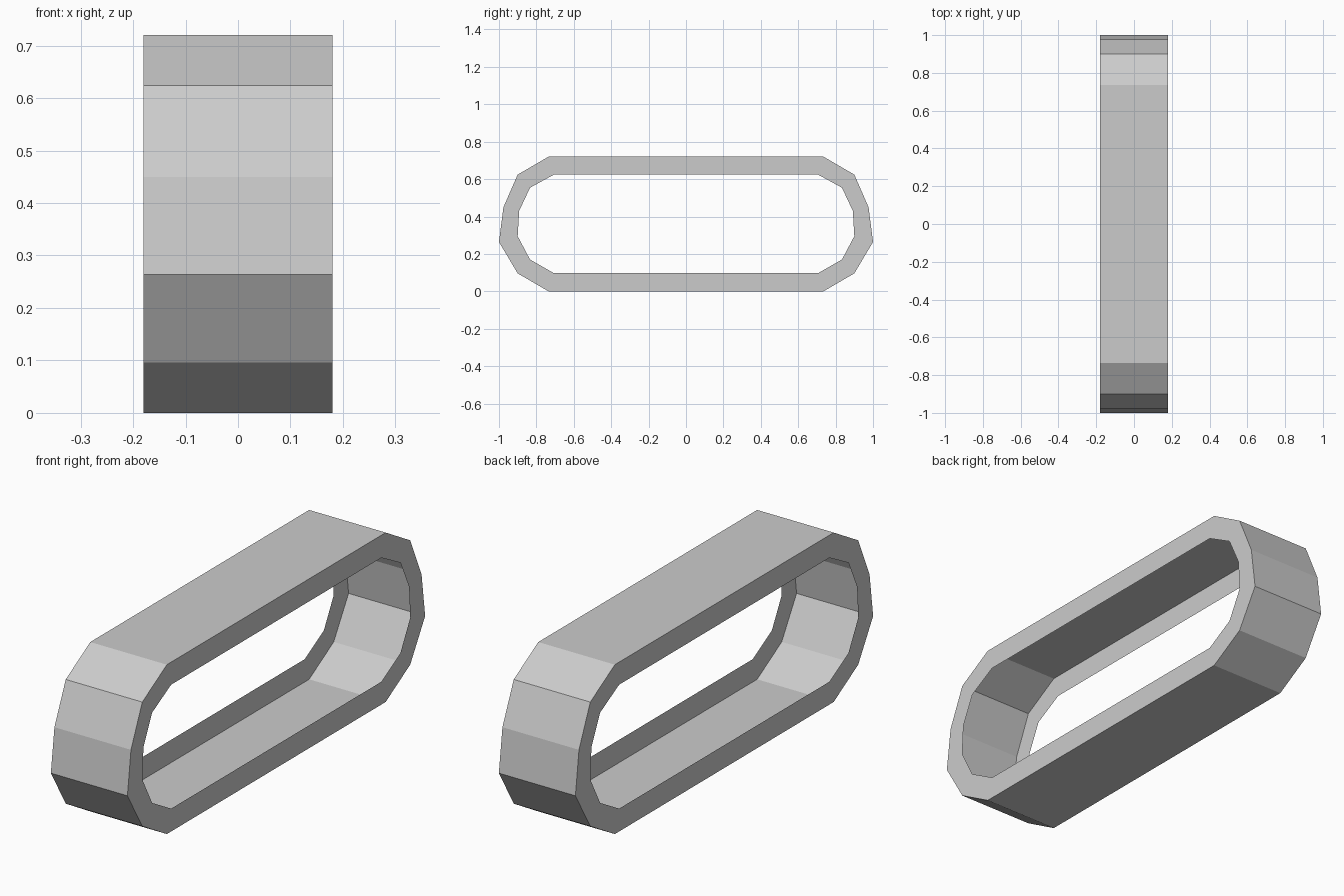
import bpy, bmesh

if "Cube" in bpy.data.objects:
    bpy.data.objects.remove(bpy.data.objects["Cube"])

HALF_WIDTH = 0.18

# Right-hand half profiles (y, z), from bottom to top
OUTER = [(0.735, 0), (0.90, 0.096), (1.0, 0.264), (0.976, 0.45), (0.90, 0.624), (0.735, 0.72)]
INNER = [(0.706, 0.097), (0.834, 0.17), (0.90, 0.295), (0.892, 0.43), (0.834, 0.554), (0.706, 0.624)]


def mirrored(half):
    """Close a half profile by mirroring it across y = 0."""
    return half + [(-y, z) for y, z in reversed(half)]


# Track band: hollow shell of outer tread and two side rims, open on the inside
bm = bmesh.new()
loops = [[bm.verts.new((x, y, z)) for y, z in mirrored(half)]
         for x, half in ((HALF_WIDTH, INNER), (HALF_WIDTH, OUTER),
                         (-HALF_WIDTH, OUTER), (-HALF_WIDTH, INNER))]
count = len(loops[0])
for a, b in zip(loops, loops[1:]):
    for i in range(count):
        j = (i + 1) % count
        bm.faces.new((a[i], b[i], b[j], a[j]))

mesh = bpy.data.meshes.new("track_band")
bm.to_mesh(mesh)
bm.free()
bpy.context.collection.objects.link(bpy.data.objects.new("track_band", mesh))
